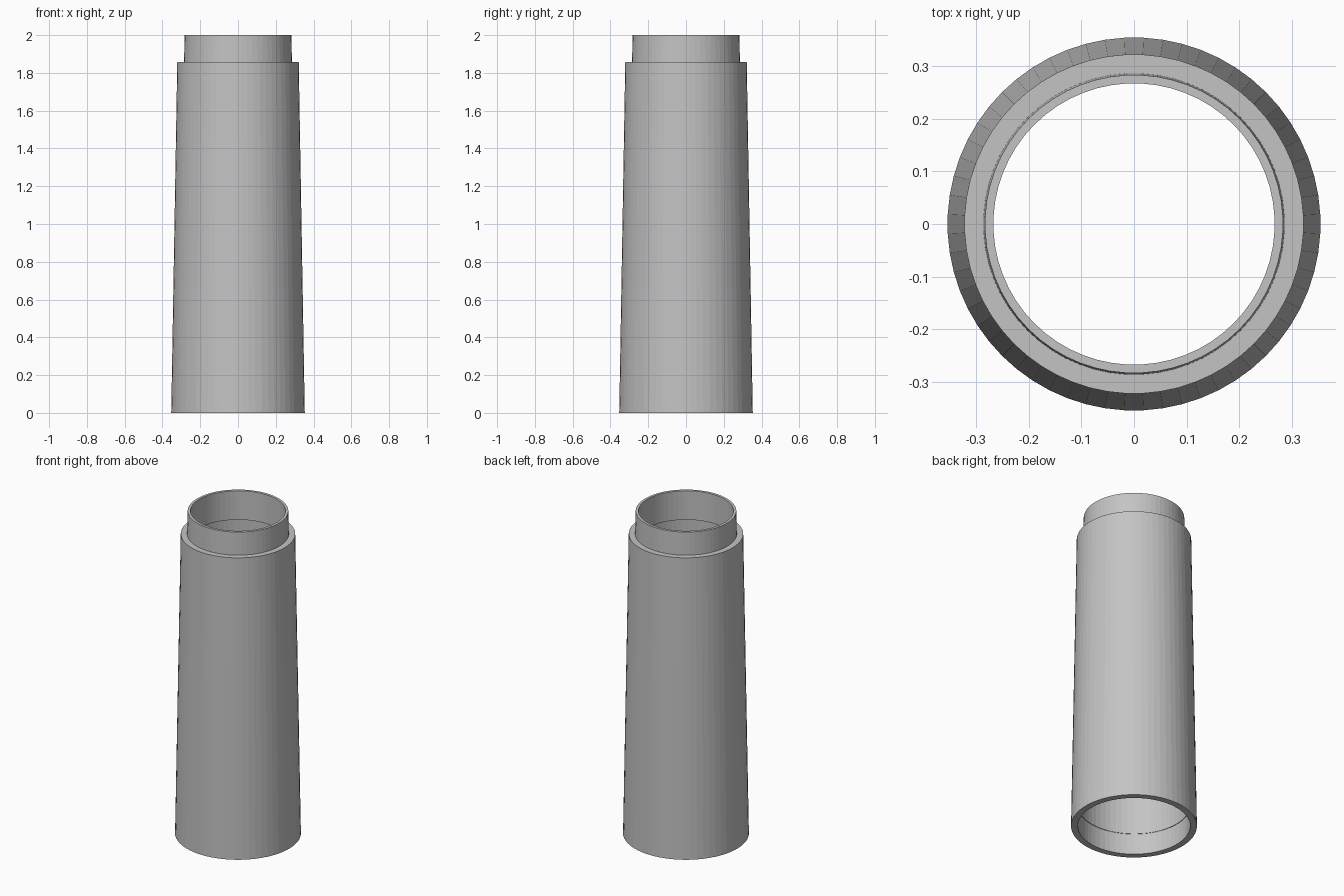
import bpy
import bmesh
from math import cos, sin, pi

cube = bpy.data.objects.get("Cube")
if cube:
    bpy.data.objects.remove(cube, do_unlink=True)

SIDES = 60

# Single flat grey
grey = bpy.data.materials.new("plain grey")
grey.use_nodes = True
colour = (0.55, 0.55, 0.55, 1)
grey.diffuse_color = colour
grey.node_tree.nodes["Principled BSDF"].inputs["Base Color"].default_value = colour


def lathe(name, profile, material):
    """Revolve a closed (radius, height) profile around the z axis."""
    bm = bmesh.new()
    rings = []
    for r, z in profile:
        angles = [2 * pi * (i + 0.5) / SIDES for i in range(SIDES)]
        rings.append([bm.verts.new((r * cos(a), r * sin(a), z)) for a in angles])
    for low, high in zip(rings, rings[1:] + rings[:1]):
        for i in range(SIDES):
            j = (i + 1) % SIDES
            bm.faces.new((low[i], low[j], high[j], high[i]))
    bmesh.ops.recalc_face_normals(bm, faces=bm.faces)
    mesh = bpy.data.meshes.new(name)
    bm.to_mesh(mesh)
    bm.free()
    mesh.materials.append(material)
    obj = bpy.data.objects.new(name, mesh)
    bpy.context.collection.objects.link(obj)
    return obj


# Tapered hollow sleeve with a narrower neck and a socket in its base
outside = [(0.354, 0), (0.322, 1.858), (0.286, 1.858), (0.283, 2)]
inside = [(0.267, 2), (0.267, 1.82), (0.284, 1.82),
          (0.313, 0.13), (0.316, 0.13), (0.316, 0)]
lathe("tapered_sleeve", outside + inside, grey)
